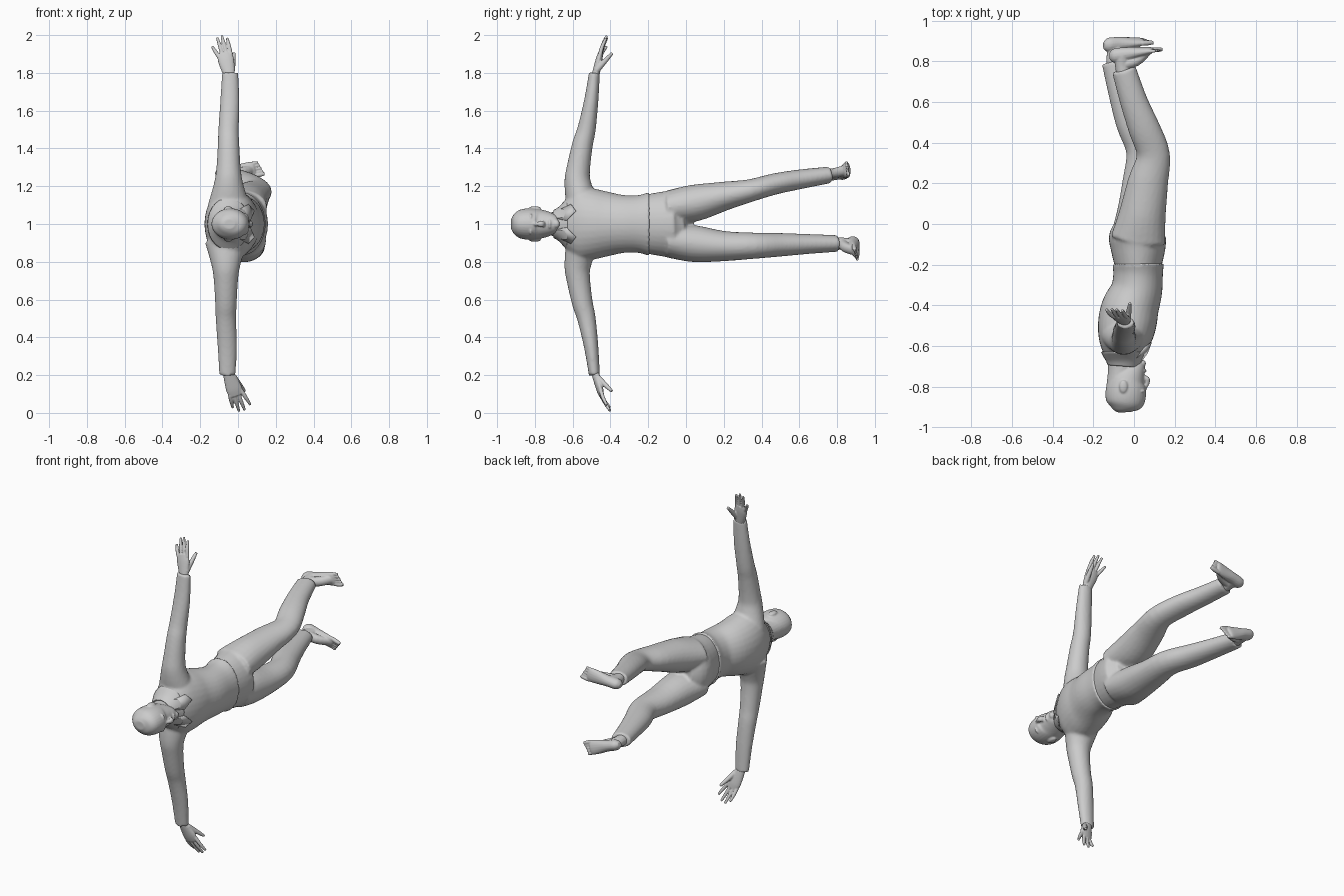
import bpy, bmesh, math
from mathutils import Vector


def spline(rows, steps=4):
    """Smoothly interpolate rows of numbers."""
    out = []
    for i in range(len(rows) - 1):
        a, b, c, d = (rows[max(0, min(len(rows) - 1, i + k))] for k in (-1, 0, 1, 2))
        for s in range(steps):
            t = s / steps
            out.append([0.5 * (2 * q + (r - p) * t + (2 * p - 5 * q + 4 * r - w) * t * t
                               + (3 * q - p - 3 * r + w) * t ** 3)
                        for p, q, r, w in zip(a, b, c, d)])
    return out + [list(rows[-1])]


def sweep(bm, rows, ref=(1, 0, 0), n=24, cap=True):
    """Loft ellipses (x, y, z, radius along ref, other radius)."""
    rows = spline(rows)
    pts = [Vector(r[:3]) for r in rows]
    rings = []
    for i, r in enumerate(rows):
        t = (pts[min(i + 1, len(pts) - 1)] - pts[max(i - 1, 0)]).normalized()
        u = Vector(ref)
        u = (u - t * u.dot(t)).normalized()
        v = t.cross(u)
        rings.append([bm.verts.new(pts[i] + u * r[3] * math.cos(2 * math.pi * k / n)
                                   + v * r[4] * math.sin(2 * math.pi * k / n)) for k in range(n)])
    for a, b in zip(rings, rings[1:]):
        for k in range(n):
            bm.faces.new((a[k], a[(k + 1) % n], b[(k + 1) % n], b[k]))
    if cap:
        bm.faces.new(rings[0])
        bm.faces.new(rings[-1])


def ball(bm, c, r):
    new = bmesh.ops.create_uvsphere(bm, u_segments=16, v_segments=10, radius=1)['verts']
    for v in new:
        v.co = Vector(c) + Vector((v.co.x * r[0], v.co.y * r[1], v.co.z * r[2]))


def finish(name, bm, voxel=None, smooth=3):
    bmesh.ops.recalc_face_normals(bm, faces=bm.faces)
    me = bpy.data.meshes.new(name)
    bm.to_mesh(me)
    bm.free()
    for p in me.polygons:
        p.use_smooth = True
    ob = bpy.data.objects.new(name, me)
    bpy.context.collection.objects.link(ob)
    if voxel:
        m = ob.modifiers.new("fuse", 'REMESH')
        m.mode, m.voxel_size, m.use_smooth_shade = 'VOXEL', voxel, True
        m = ob.modifiers.new("soften", 'SMOOTH')
        m.factor, m.iterations = 0.5, smooth
    return ob


def along_y(rows):
    return [(x, y, z, rx, rz) for y, x, z, rx, rz in rows]


# jacket: torso and both sleeves
bm = bmesh.new()
sweep(bm, along_y([(-.665, -.05, 1, .075, .08), (-.63, -.05, 1, .105, .14), (-.57, -.045, 1, .13, .195),
                   (-.5, -.035, 1, .143, .19), (-.42, -.02, 1, .142, .172), (-.33, .012, 1, .127, .153),
                   (-.25, .02, 1, .122, .153), (-.195, .02, 1, .127, .17)]), n=32)
for s in (1, -1):
    dx = 0 if s > 0 else -.014
    sweep(bm, [(x + dx, y, 1 + s * z, rx, ry) for x, y, z, rx, ry in (
        (-.05, -.55, .1, .11, .085), (-.05, -.574, .22, .076, .07), (-.05, -.569, .3, .064, .062),
        (-.05, -.548, .42, .057, .055), (-.05, -.527, .5, .054, .049), (-.043, -.502, .65, .051, .038),
        (-.042, -.485, .8, .043, .029))])
finish("jacket", bm, .009)

# trousers: pelvis and both legs
bm = bmesh.new()
sweep(bm, along_y([(-.22, .02, 1, .112, .155), (-.12, .02, 1, .135, .172), (-.05, .018, 1, .138, .18),
                   (.01, .03, 1.005, .09, .12)]), n=32)
sweep(bm, along_y([(-.08, .02, 1.09, .135, .09), (.05, .042, 1.112, .115, .097), (.2, .068, 1.147, .1, .077),
                   (.34, .095, 1.177, .082, .06), (.47, .05, 1.212, .078, .056), (.6, 0, 1.236, .068, .052),
                   (.76, -.05, 1.26, .06, .044)]))
sweep(bm, along_y([(-.08, .015, .91, .135, .09), (.05, .03, .895, .115, .097), (.2, .042, .883, .1, .08),
                   (.36, .045, .885, .084, .069), (.5, -.01, .89, .08, .062), (.64, -.055, .894, .07, .053),
                   (.8, -.1, .897, .06, .044)]))
finish("trousers", bm, .009)

# head and neck
bm = bmesh.new()
sweep(bm, along_y([(-.926, -.045, 1, .03, .025), (-.912, -.045, 1, .062, .05), (-.88, -.042, 1, .092, .075),
                   (-.83, -.04, 1, .1, .083), (-.77, -.032, 1, .092, .077), (-.725, -.008, 1, .068, .063),
                   (-.69, .015, 1, .045, .045), (-.673, .022, 1, .022, .025)]), n=32)
sweep(bm, along_y([(-.79, -.065, 1, .07, .065), (-.72, -.06, 1, .068, .062), (-.62, -.055, 1, .075, .07)]))
sweep(bm, [(.045, -.82, 1, .01, .009), (.062, -.785, 1, .013, .012), (.066, -.764, 1, .013, .017),
           (.05, -.752, 1, .01, .014)], n=12)
ball(bm, (.046, -.722, 1), (.016, .009, .026))
ball(bm, (.042, -.686, 1), (.017, .018, .022))
for s in (1, -1):
    ball(bm, (.038, -.822, 1 + s * .032), (.019, .008, .026))
    ball(bm, (.035, -.803, 1 + s * .033), (.013, .008, .014))
    ball(bm, (-.052, -.8, 1 + s * .083), (.021, .033, .011))
finish("head", bm, .005, 2)

# collar: flared band with two front flaps
bm = bmesh.new()
sweep(bm, along_y([(-.7, -.052, 1, .078, .074), (-.67, -.05, 1, .092, .094), (-.63, -.05, 1, .112, .14)]),
      n=28, cap=False)
for s in (1, -1):
    bm.faces.new([bm.verts.new((x, y, 1 + s * z)) for x, y, z in (
        (.025, -.695, .03), (.068, -.635, .02), (.087, -.585, .07), (.055, -.61, .105), (-.005, -.68, .072))])
ob = finish("collar", bm)
ob.modifiers.new("thickness", 'SOLIDIFY').thickness = .006


# hands: palm, four fingers and thumb
def hand(name, wrist, palm_end, across, tips, thumb_tip):
    bm = bmesh.new()
    w, p, a = Vector(wrist), Vector(palm_end), Vector(across)
    sweep(bm, [(*w, .026, .021), (*w.lerp(p, .4), .037, .02), (*w.lerp(p, .75), .043, .018),
               (*p, .038, .013)], across, 16)
    for k, tip in enumerate(tips):
        tip = Vector(tip)
        root = p + a * (.032 - .0215 * k) + (w - p) * .12
        mid = root.lerp(tip, .5) + Vector((0, -.004, 0))
        sweep(bm, [(*root, .011, .011), (*mid, .0105, .0105), (*tip, .007, .007)], across, 10)
    root, tip = w.lerp(p, .3) + a * .02, Vector(thumb_tip)
    sweep(bm, [(*root, .018, .016), (*root.lerp(tip, .6), .013, .013), (*tip, .008, .008)], (0, 0, 1), 10)
    finish(name, bm, .004, 1)


hand("upper_hand", (-.042, -.483, 1.77), (-.072, -.452, 1.905), (.97, 0, .2),
     [(-.057, -.423, 1.985), (-.086, -.42, 1.997), (-.11, -.418, 1.987), (-.137, -.42, 1.94)],
     (-.02, -.39, 1.905))
hand("lower_hand", (-.056, -.483, .22), (-.008, -.447, .093), (.9, 0, .42),
     [(.066, -.42, .043), (.036, -.405, .014), (.006, -.4, .008), (-.028, -.402, .027)],
     (.035, -.392, .115))


# feet: ankle, heel to ball, five toes
def foot(name, ankle, heel, ball_pt, side, toe_dir):
    bm = bmesh.new()
    a, h, b, s, t = map(Vector, (ankle, heel, ball_pt, side, toe_dir))
    sweep(bm, [(*a, .036, .036), (*(a.lerp(h, .5) + t * .015), .036, .032), (*(h + t * .04), .04, .032)], n=16)
    sweep(bm, [(*(h - t * .025), .014, .018), (*h, .031, .036), (*h.lerp(b, .35), .033, .034),
               (*h.lerp(b, .7), .04, .026), (*b, .043, .019), (*(b + t * .015), .038, .013)], side, 16)
    # instep ridge
    sweep(bm, [(*a.lerp(h, .5), .03, .03), (*(a.lerp(b, .5) + Vector((0, .01, 0))), .028, .026),
               (*b, .025, .016)], side, 16)
    for k in range(5):
        r = b + s * (.033 - .0165 * k)
        big = k == 0
        tip = r + t * (.062 - .006 * k)
        rad = .0125 if big else .0088
        sweep(bm, [(*r, rad, rad), (*r.lerp(tip, .6), rad, rad), (*tip, rad * .7, rad * .7)], side, 10)
    finish(name, bm, .004, 2)


foot("upper_foot", (-.05, .735, 1.258), (-.095, .827, 1.264), (.075, .852, 1.288),
     (.15, .1, -.98), (.98, .06, .16))
foot("lower_foot", (-.1, .775, .897), (-.125, .88, .905), (.028, .897, .855),
     (.3, -.25, .92), (.93, .06, -.36))
